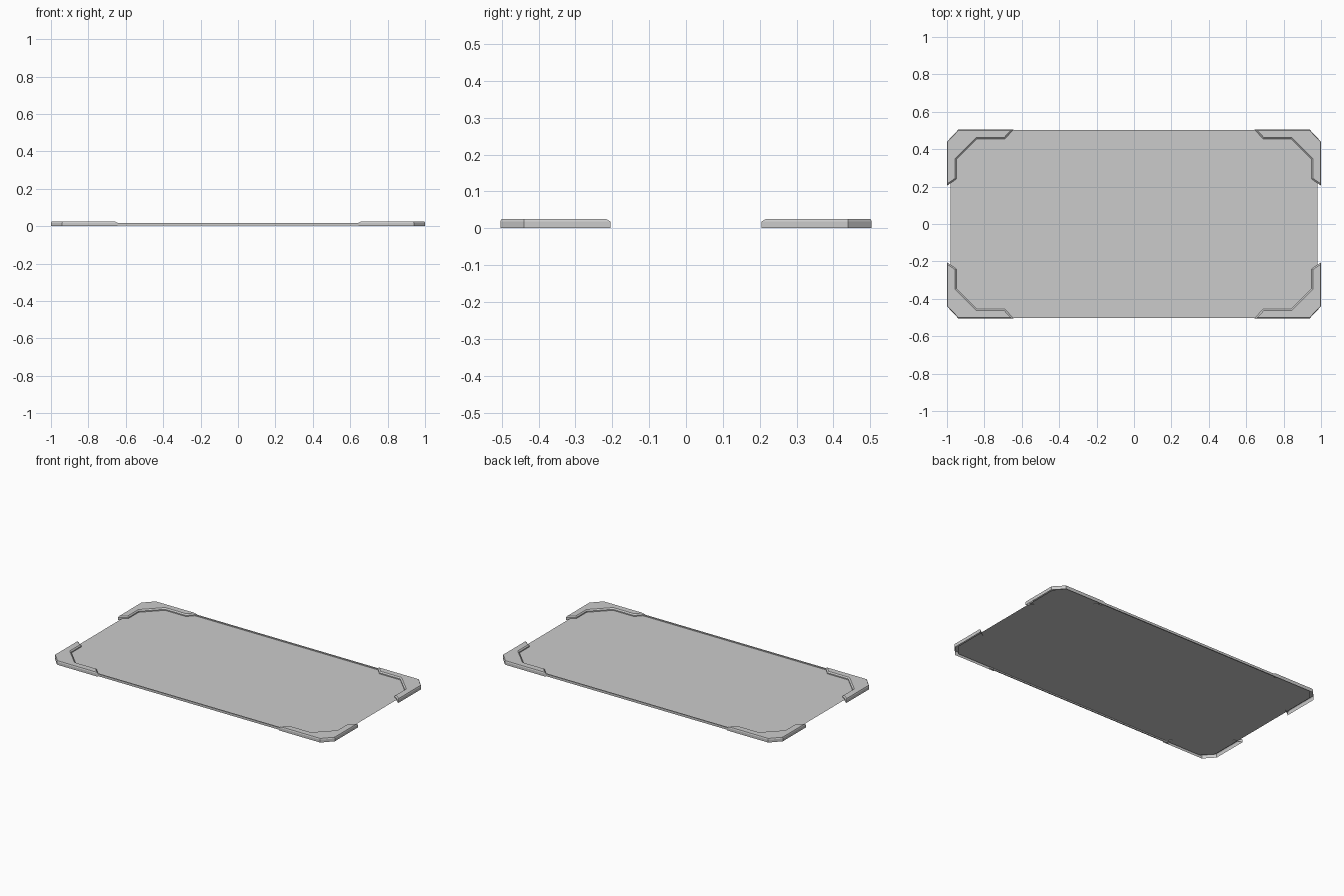
import bpy, bmesh

if "Cube" in bpy.data.objects:
    bpy.data.objects.remove(bpy.data.objects["Cube"])

SHEET_Z = 0.011


def finish(name, bm):
    bmesh.ops.recalc_face_normals(bm, faces=bm.faces[:])
    mesh = bpy.data.meshes.new(name)
    bm.to_mesh(mesh)
    bm.free()
    obj = bpy.data.objects.new(name, mesh)
    bpy.context.collection.objects.link(obj)
    return obj


# thin centre sheet with cut corners, tucked under the guards
bm = bmesh.new()
outline = [(0.98, -0.43), (0.98, 0.43), (0.92, 0.497), (-0.92, 0.497),
           (-0.98, 0.43), (-0.98, -0.43), (-0.92, -0.497), (0.92, -0.497)]
bm.faces.new([bm.verts.new((x, y, SHEET_Z)) for x, y in outline])
finish("panel_sheet", bm)

# slim rails along the two long sides
for side, label in ((-1, "front"), (1, "back")):
    bm = bmesh.new()
    bmesh.ops.create_cube(bm, size=1)
    for v in bm.verts:
        v.co = (v.co.x * 1.36, side * 0.498 + v.co.y * 0.007, 0.0105 + v.co.z * 0.015)
    finish(label + "_rail", bm)

# corner guards: outer edge first four points, inner edge last four
base = [(1, 0.205), (1, 0.44), (0.94, 0.504), (0.645, 0.504),
        (0.69, 0.455), (0.84, 0.455), (0.95, 0.345), (0.95, 0.24)]
top = [(0.997, 0.216), (0.997, 0.439), (0.938, 0.501), (0.659, 0.501),
       (0.694, 0.463), (0.844, 0.463), (0.957, 0.35), (0.957, 0.244)]


def corner_guard(name, sx, sy):
    bm = bmesh.new()

    def ring(points, heights):
        return [bm.verts.new((sx * x, sy * y, z)) for (x, y), z in zip(points, heights)]

    rings = [ring(base, [0] * 4 + [SHEET_Z] * 4),
             ring(base, [0.018] * 8),
             ring(top, [0.025] * 8)]
    for low, high in zip(rings, rings[1:]):
        for i in range(8):
            j = (i + 1) % 8
            bm.faces.new((low[i], low[j], high[j], high[i]))
    bm.faces.new(rings[-1])
    obj = finish(name, bm)
    # open shell: make the top cap face upward
    if max(obj.data.polygons, key=lambda p: p.center.z).normal.z < 0:
        obj.data.flip_normals()


for sx, side in ((-1, "left"), (1, "right")):
    for sy, end in ((-1, "front"), (1, "back")):
        corner_guard(f"{end}_{side}_corner_guard", sx, sy)
